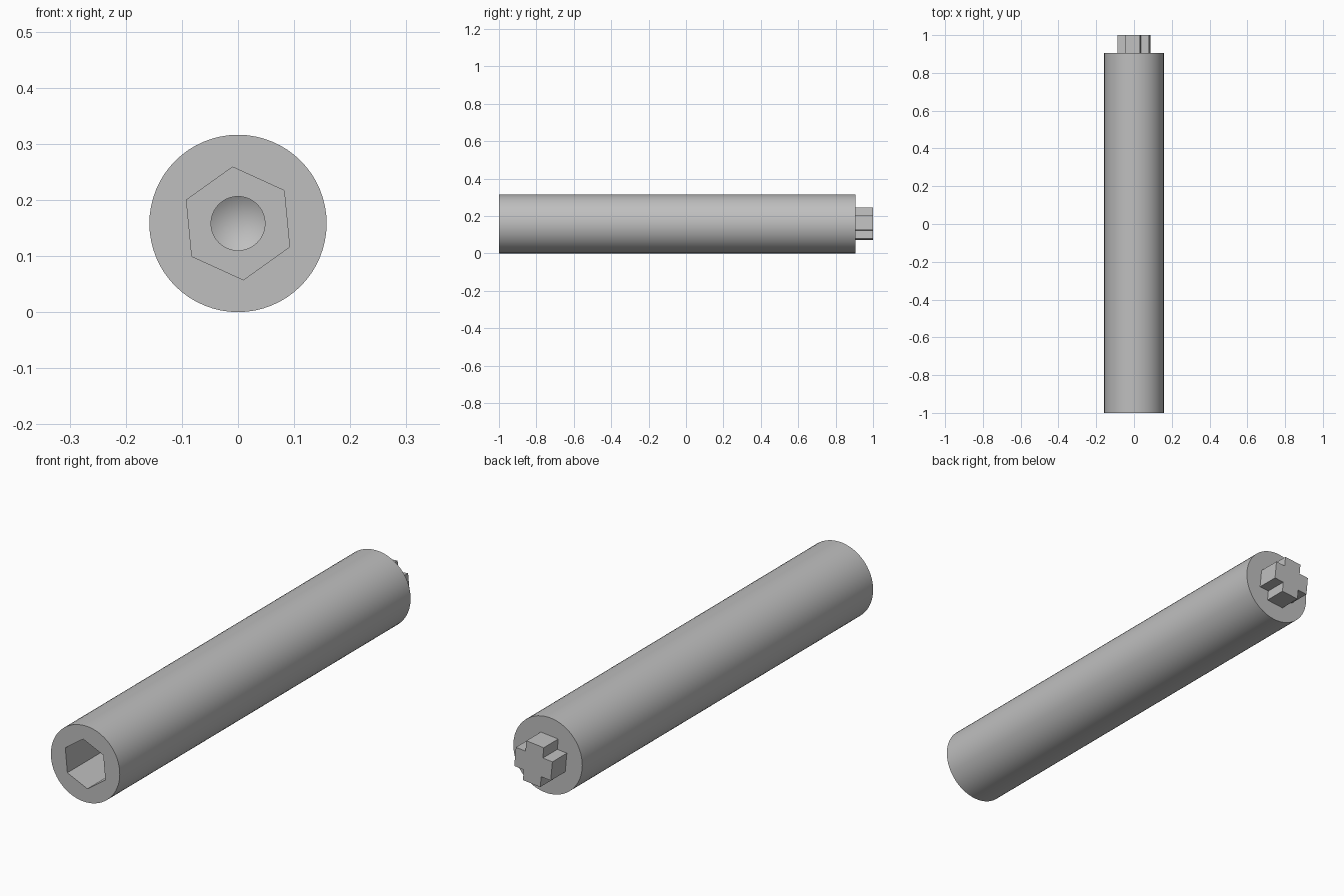
import bpy, bmesh, math

RADIUS = 0.158       # shaft radius, also the height of its axis
TWIST = math.radians(5.5)
SIDES = 64

old = bpy.data.objects.get("Cube")
if old:
    bpy.data.objects.remove(old, do_unlink=True)

steel = bpy.data.materials.new("grey steel")
steel.use_nodes = True
GREY = (0.52, 0.52, 0.52, 1)
steel.diffuse_color = GREY
steel.node_tree.nodes["Principled BSDF"].inputs["Base Color"].default_value = GREY


def polygon(sides, radius, turn=0.0):
    """Points (x, z) of a regular polygon around the axis."""
    return [(radius * math.cos(turn + math.tau * i / sides),
             radius * math.sin(turn + math.tau * i / sides)) for i in range(sides)]


def loft(name, outline, stations):
    """Sweep an outline along y; each station is (y, scale)."""
    bm = bmesh.new()
    rings = [[bm.verts.new((x * s, y, RADIUS + z * s)) for x, z in outline]
             for y, s in stations]
    n = len(outline)
    for a, b in zip(rings, rings[1:]):
        for i in range(n):
            j = (i + 1) % n
            bm.faces.new((a[i], a[j], b[j], b[i]))
    bm.faces.new(rings[0])
    if stations[-1][1] > 0:
        bm.faces.new(rings[-1])
    bmesh.ops.remove_doubles(bm, verts=bm.verts, dist=1e-5)
    bmesh.ops.recalc_face_normals(bm, faces=bm.faces)
    mesh = bpy.data.meshes.new(name)
    bm.to_mesh(mesh)
    bm.free()
    mesh.materials.append(steel)
    obj = bpy.data.objects.new(name, mesh)
    bpy.context.collection.objects.link(obj)
    return obj


def select(obj):
    bpy.ops.object.select_all(action='DESELECT')
    obj.select_set(True)
    bpy.context.view_layer.objects.active = obj


def cut(target, cutter):
    cutter.hide_render = True
    mod = target.modifiers.new("cut", 'BOOLEAN')
    mod.operation = 'DIFFERENCE'
    mod.solver = 'EXACT'
    mod.object = cutter
    select(target)
    bpy.ops.object.modifier_apply(modifier=mod.name)
    bpy.data.objects.remove(cutter, do_unlink=True)


# Round shaft
shaft = loft("shaft", polygon(SIDES, RADIUS), [(-1, 1), (0.905, 1)])

# Hexagonal socket with a drilled, cone-tipped hole at its bottom
cut(shaft, loft("socket_cutter", polygon(6, 0.101, math.pi / 2 + TWIST),
                [(-1.1, 1), (-0.6, 1)]))
cut(shaft, loft("drill_cutter", polygon(SIDES, 0.048),
                [(-0.7, 1), (-0.55, 1), (-0.52, 0)]))
select(shaft)
bpy.ops.object.shade_smooth_by_angle(angle=math.radians(25))

# Cross-shaped drive tip, turned like the socket
ARM, HALF = 0.084, 0.04
cross = []
for k in range(4):
    c, s = math.cos(TWIST + k * math.pi / 2), math.sin(TWIST + k * math.pi / 2)
    for x, z in ((ARM, -HALF), (ARM, HALF), (HALF, HALF)):
        cross.append((x * c - z * s, x * s + z * c))
loft("cross_tip", cross, [(0.89, 1), (1, 1)])
